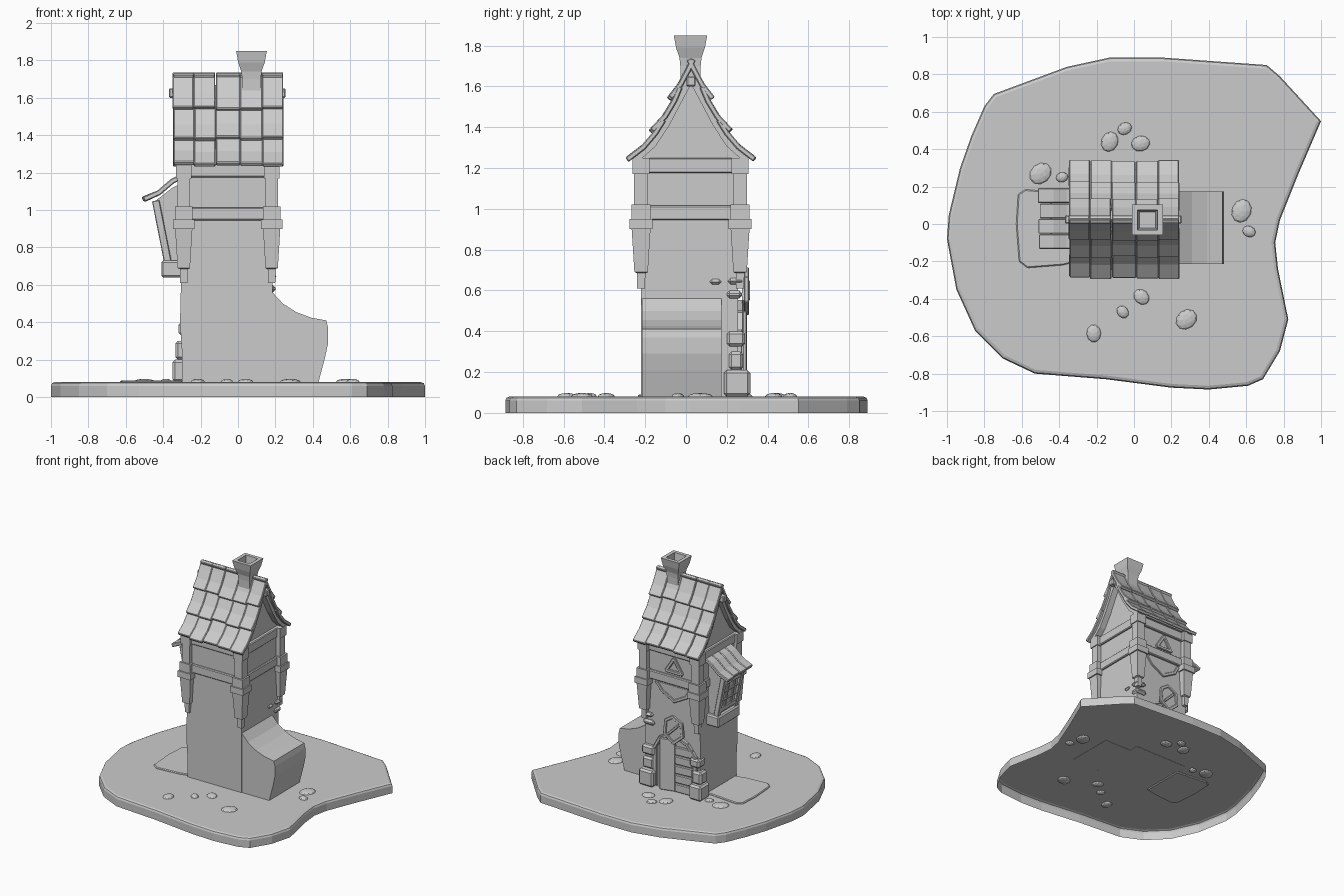
import bpy, bmesh, math, random
from mathutils import Vector, Matrix

if "Cube" in bpy.data.objects:
    bpy.data.objects.remove(bpy.data.objects["Cube"])

random.seed(4)
CY = 0.025          # ridge line of the house in y

# The whole model is one plain grey
GREY = bpy.data.materials.new("plain grey")
GREY.diffuse_color = (0.6, 0.6, 0.6, 1)
GREY.use_nodes = True
GREY.node_tree.nodes["Principled BSDF"].inputs["Base Color"].default_value = GREY.diffuse_color


def finish(name, bm, bevel=0.0):
    bmesh.ops.recalc_face_normals(bm, faces=bm.faces)
    me = bpy.data.meshes.new(name)
    bm.to_mesh(me)
    bm.free()
    ob = bpy.data.objects.new(name, me)
    bpy.context.collection.objects.link(ob)
    me.materials.append(GREY)
    if bevel:
        b = ob.modifiers.new("Bevel", 'BEVEL')
        b.width, b.segments, b.limit_method = bevel, 1, 'ANGLE'
    return ob


def box(name, x, y, z, bevel=0.006, rot=None):
    """Box from three (min, max) ranges, optionally rotated about its middle."""
    bm = bmesh.new()
    mtx = Matrix.Translation([(a + b) / 2 for a, b in (x, y, z)])
    if rot:
        mtx = mtx @ Matrix.Rotation(rot[0], 4, rot[1])
    mtx = mtx @ Matrix.Diagonal((x[1] - x[0], y[1] - y[0], z[1] - z[0], 1))
    bmesh.ops.create_cube(bm, size=1, matrix=mtx)
    return finish(name, bm, bevel)


def stick(name, p, q, w, d):
    """Beam between two points, w wide and d deep."""
    p, q = Vector(p), Vector(q)
    v = q - p
    mtx = Matrix.Translation((p + q) / 2) @ v.to_track_quat('Z', 'Y').to_matrix().to_4x4()
    bm = bmesh.new()
    bmesh.ops.create_cube(bm, size=1, matrix=mtx @ Matrix.Diagonal((w, d, v.length + w * .6, 1)))
    return finish(name, bm, 0.004)


def prism(name, pts, axis, a, b, bevel=0.0, bottom=True, round_top=0.0):
    """Extrude an outline along an axis: x (y,z), y (x,z) or z (x,y)."""
    put = {'x': lambda u, v, t: (t, u, v), 'y': lambda u, v, t: (u, t, v),
           'z': lambda u, v, t: (u, v, t)}[axis]
    bm = bmesh.new()
    lo = [bm.verts.new(put(u, v, a)) for u, v in pts]
    hi = [bm.verts.new(put(u, v, b)) for u, v in pts]
    if bottom:
        bm.faces.new(lo)
    top = bm.faces.new(hi)
    for i in range(len(pts)):
        j = (i + 1) % len(pts)
        bm.faces.new((lo[i], lo[j], hi[j], hi[i]))
    if round_top:
        bm.normal_update()
        bmesh.ops.bevel(bm, geom=list(top.edges), offset=round_top, segments=2, profile=.5, affect='EDGES')
    return finish(name, bm, bevel)


def loft(name, cx, cy, rings, hollow=0.0):
    """Stack of square rings (z, half width), optionally with a hollow top."""
    if hollow:
        z, h = rings[-1]
        rings = rings + [(z, h - hollow), (z - .1, h - hollow * 1.4)]
    bm = bmesh.new()
    loops = [[bm.verts.new((cx + sx * h, cy + sy * h, z)) for sx, sy in
              ((-1, -1), (1, -1), (1, 1), (-1, 1))] for z, h in rings]
    for a, b in zip(loops, loops[1:]):
        for i in range(4):
            j = (i + 1) % 4
            bm.faces.new((a[i], a[j], b[j], b[i]))
    bm.faces.new(loops[0])
    bm.faces.new(loops[-1])
    return finish(name, bm)


def shell(path, t):
    """Closed outline of a strip of thickness t lying below a path."""
    out = []
    for i, p in enumerate(path):
        d = Vector(path[min(i + 1, len(path) - 1)]) - Vector(path[max(i - 1, 0)])
        n = Vector((-d.y, d.x)).normalized()
        n = n if n.y > 0 else -n
        out.append(tuple(Vector(p) - n * t))
    return list(path) + out[::-1]


# Ground slab (open underneath), garden plot and pebbles
outline = [(-1, -.08), (-.99, .05), (-.93, .3), (-.87, .47), (-.8, .63), (-.75, .695), (-.36, .84), (-.13, .89),
           (.15, .89), (.71, .85), (.78, .79), (1, .55), (.88, .27), (.78, .02), (.755, -.1), (.77, -.24),
           (.825, -.51), (.78, -.68), (.69, -.83), (.61, -.865), (.4, -.885), (.2, -.875), (-.15, -.83),
           (-.53, -.8), (-.7, -.72), (-.85, -.57), (-.95, -.35)]
prism("ground", outline, 'z', 0, .08, bottom=False, round_top=.02)
prism("garden_plot", [(-.62, .16), (-.58, .185), (-.3, .16), (-.3, -.2), (-.38, -.22), (-.57, -.235),
                      (-.615, -.2), (-.63, 0)], 'z', .07, .09, 0.006)
for x, y, r in [(-.5, .27, .058), (-.385, .25, .03), (-.13, .44, .05), (-.05, .51, .036), (.035, .43, .046),
                (.575, .07, .058), (.615, -.04, .033), (.04, -.39, .042), (-.06, -.47, .033),
                (.28, -.51, .055), (-.215, -.585, .043)]:
    bm = bmesh.new()
    bmesh.ops.create_icosphere(bm, subdivisions=2, radius=1, matrix=Matrix.Translation((x, y, .08))
                               @ Matrix.Rotation(random.random() * 3, 4, 'Z') @ Matrix.Diagonal((r * 1.1, r * .9, .018, 1)))
    finish("pebble", bm)

# Boot: shaft and foot, upper storey above
prism("boot_shaft", [(-.30, .078), (.185, .078), (.185, .94), (-.30, .94), (-.305, .6), (-.31, .4), (-.30, .25)],
      'y', -.22, .255)
prism("boot_foot", [(.1, .078), (.43, .078), (.465, .21), (.482, .29), (.482, .37), (.472, .41),
                    (.39, .425), (.31, .455), (.24, .50), (.185, .56), (.1, .6)], 'y', -.215, .175)
box("upper_storey", (-.30, .18), (-.225, .26), (.93, 1.25), 0)

# Corner posts and the two rings of beams
for px in (-.29, .18):
    for py in (-.22, .265):
        loft("corner_post", px, py, [(.61, .019), (.685, .021), (.69, .033), (.9, .046), (.9, .057), (.95, .057),
             (.95, .047), (1.02, .047), (1.02, .034), (1.17, .034), (1.17, .042), (1.25, .042)])
for z in ((.945, 1.015), (1.175, 1.25)):
    for py in (-.22, .26):
        box("long_beam", (-.29, .18), (py - .02, py + .02), z)
    for px in (-.295, .178):
        box("cross_beam", (px - .018, px + .018), (-.22, .26), z)

# Gable block with concave slopes
half = [(.27, 1.245), (.2, 1.315), (.135, 1.415), (.08, 1.52), (.035, 1.62), (0, 1.67)]
prism("gable", [(CY + s, z) for s, z in half] + [(CY - s, z) for s, z in half[-2::-1]], 'x', -.29, .17)

# Curved barge boards at both gable ends
for side in (-1, 1):
    path = [(CY + side * s, z + .005) for s, z in ((.29, 1.245), (.2, 1.325), (.135, 1.425), (.08, 1.53), (.0, 1.68))]
    for x0, x1 in ((-.33, -.285), (.165, .22)):
        prism("barge_board", shell(path, .035), 'x', x0, x1)
box("ridge_beam", (-.37, .255), (CY - .022, CY + .022), (1.6, 1.65))

# Three rows of five curved tiles on each slope
rows = [[(.0, 1.735), (.03, 1.675), (.065, 1.61), (.115, 1.545)],
        [(.065, 1.60), (.095, 1.53), (.14, 1.455), (.205, 1.385)],
        [(.145, 1.44), (.185, 1.375), (.24, 1.31), (.318, 1.25)]]
cols = [-.347, -.235, -.12, .01, .13, .243]
for side in (-1, 1):
    for r, row in enumerate(rows):
        for a, b in zip(cols, cols[1:]):
            j = random.uniform(-.006, .006)
            k = random.uniform(-.003, .003)
            path = [(CY + side * (s + j * i / 3), z - j * i / 3 + .004) for i, (s, z) in enumerate(row)]
            prism("roof_tile", shell(path, .026), 'x', a + k, b + k, 0.005)

# Flared hollow chimney
loft("chimney", .072, .022, [(1.6, .05), (1.7, .05), (1.74, .054), (1.79, .071), (1.85, .082)], 0.028)

# Bay window on the left side
prism("bay_body", [(-.29, 1.15), (-.35, 1.12), (-.44, 1.05), (-.375, .72), (-.29, .72)], 'y', -.08, .14)
box("bay_sill", (-.41, -.28), (-.11, .17), (.64, .73), 0.01)


def on_bay(z, out=0.0):
    return -.375 - (z - .72) * .197 - out


for y in (-.08, .14):
    stick("bay_corner", (on_bay(.73), y, .73), (on_bay(1.04), y, 1.04), .035, .04)
for z in (.77, 1.0):
    stick("bay_rail", (on_bay(z), -.08, z), (on_bay(z), .14, z), .035, .035)
for y in (-.01, .07):
    stick("window_bar", (on_bay(.77, .008), y, .77), (on_bay(1.0, .008), y, 1.0), .014, .014)
for z in (.845, .92):
    stick("window_bar", (on_bay(z, .008), -.07, z), (on_bay(z, .008), .13, z), .014, .014)
for i in range(4):
    y0 = -.135 + i * .082
    d = random.uniform(-.012, .012)
    prism("bay_tile", shell([(-.29, 1.20), (-.36, 1.165), (-.43, 1.105), (-.505 + d, 1.07)], .028),
          'y', y0 + .001, y0 + .081, 0.005)

# Back entrance: planks, leaf ajar, corner stones and arch trim
B = .255
for i in range(5):
    box("door_plank", (-.25, -.09), (B, B + .022), (.085 + i * .075, .153 + i * .075), .006,
        (random.uniform(-.05, .05), 'Y'))
box("door_leaf", (-.09, .035), (B + .005, B + .03), (.08, .5), .006, (.25, 'Z'))
for x, y, z in [((.08, .21), (.185, .315), (.08, .21)), ((.1, .2), (.21, .28), (.21, .3)),
                ((.09, .2), (.2, .29), (.325, .4)), ((.1, .2), (.2, .275), (.56, .6)),
                ((.11, .205), (.205, .285), (.63, .66)), ((.15, .2), (.115, .175), (.63, .655)),
                ((-.35, -.24), (.19, .315), (.08, .2)), ((-.335, -.25), (.2, .29), (.2, .3)),
                ((-.318, -.23), (.2, .29), (.33, .4))]:
    box("corner_stone", x, y, z, 0.014)


def frame(name, pts, y, w, closed=True):
    for i in range(len(pts) if closed else len(pts) - 1):
        (a, b), (c, d) = pts[i], pts[(i + 1) % len(pts)]
        stick(name, (a, y, b), (c, y, d), w, .025)


frame("door_trim", [(-.27, .1), (-.27, .4), (-.2, .49), (-.08, .54), (.04, .49), (.09, .4), (.09, .1)],
      B + .008, .035, False)

# Hanging hexagonal sign, pointed valance and triangular window on the back
sign = [(-.1, .49), (-.02, .55), (-.03, .66), (-.09, .70), (-.17, .66), (-.18, .56)]
prism("sign_panel", sign, 'y', B + .02, B + .045)
frame("sign_frame", sign, B + .042, .022)
stick("sign_slat", (-.14, B + .045, .64), (-.06, B + .045, .56), .025, .02)
valance = [(-.22, .93), (-.19, .87), (-.08, .81), (.03, .87), (.08, .93)]
prism("valance_panel", valance, 'y', B, B + .008)
frame("valance_trim", valance, B + .004, .022, False)
frame("triangle_frame", [(-.15, 1.045), (-.01, 1.045), (-.08, 1.155)], .264, .02)
